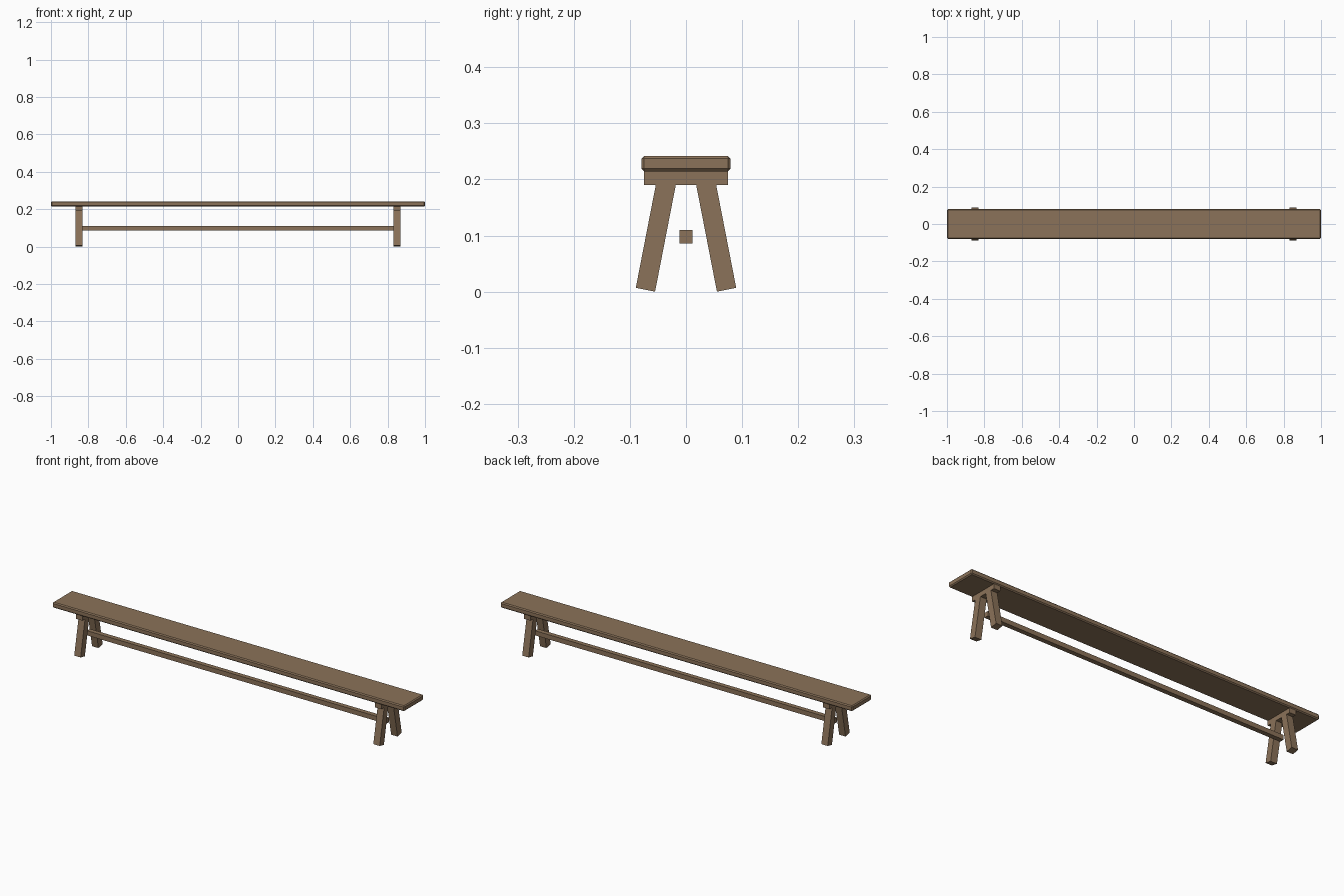
import bpy
from math import radians, sin, cos
from mathutils import Matrix

cube = bpy.data.objects.get("Cube")
if cube:
    bpy.data.objects.remove(cube, do_unlink=True)

wood = bpy.data.materials.new("brown_wood")
wood.use_nodes = True
colour = (0.26, 0.17, 0.1, 1)
wood.diffuse_color = colour
wood.node_tree.nodes["Principled BSDF"].inputs["Base Color"].default_value = colour


def box(name, size, location, tilt=0.0):
    """Flat-sided block, optionally leaning about the x axis."""
    bpy.ops.mesh.primitive_cube_add(size=1, location=location, rotation=(tilt, 0, 0))
    ob = bpy.context.object
    ob.name = name
    ob.data.transform(Matrix.Diagonal((*size, 1)))
    ob.data.materials.append(wood)
    return ob


# Long plank with chamfered edges
seat = box("seat", (2, 0.159, 0.028), (0, 0, 0.228))
chamfer = seat.modifiers.new("chamfer", "BEVEL")
chamfer.width = 0.005
chamfer.segments = 1

# Rail joining the two trestles
box("stretcher", (1.7, 0.024, 0.024), (0, 0, 0.098))

# Trestles: a cross cleat and two splayed legs at each end
LEAN = radians(11)
LENGTH, THICK = 0.2, 0.035
foot_z = THICK / 2 * sin(LEAN)
for side, sx in (("left", 1), ("right", -1)):
    box(f"{side}_cleat", (0.036, 0.15, 0.025), (sx * 0.85, 0, 0.2025))
    for end, sy in (("back", 1), ("front", -1)):
        y = sy * (0.0723 - LENGTH / 2 * sin(LEAN))
        z = foot_z + LENGTH / 2 * cos(LEAN)
        box(f"{end}_{side}_leg", (0.0362, THICK, LENGTH), (sx * 0.85, y, z), sy * LEAN)
